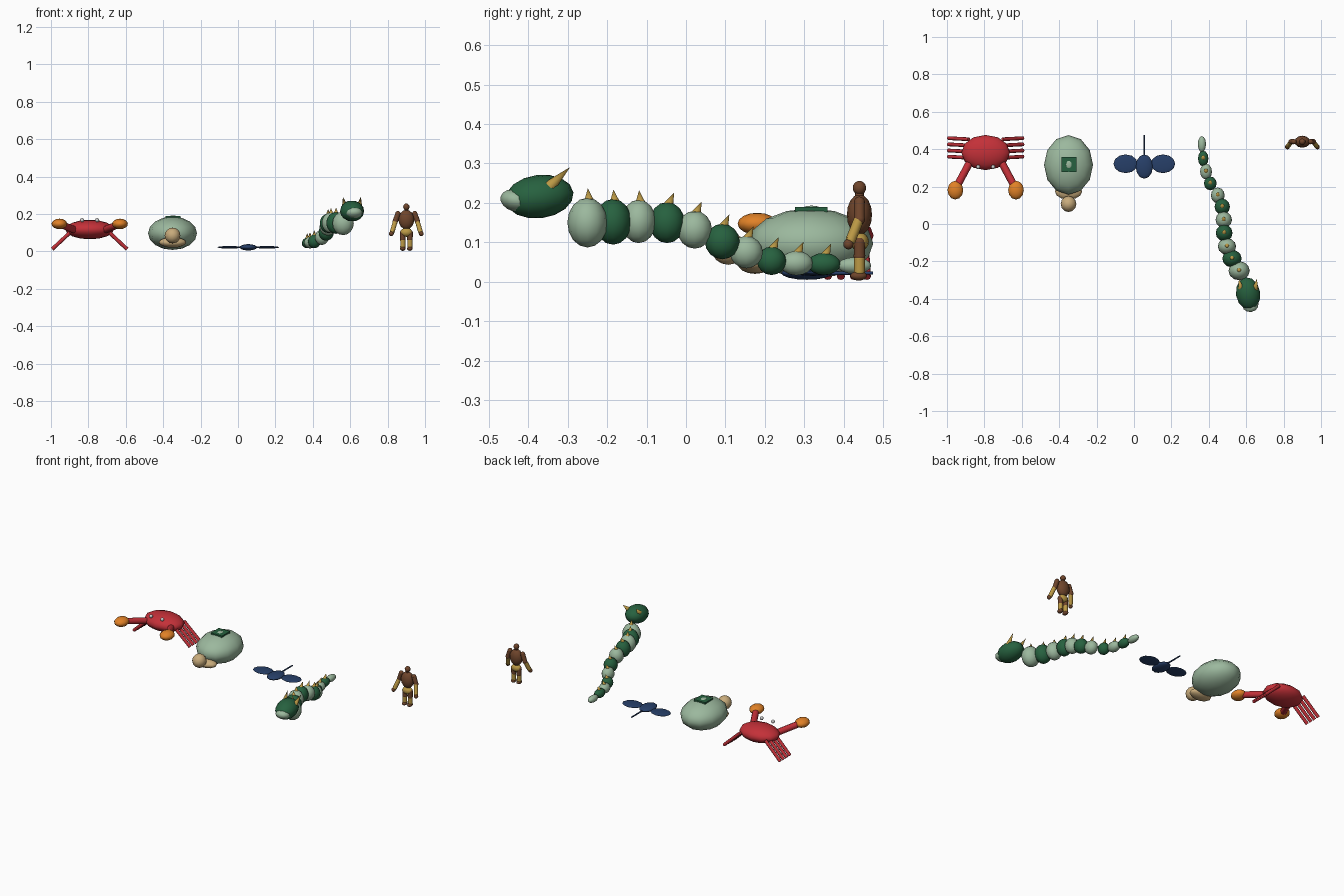
import bpy, math
from mathutils import Vector, Matrix


def material(name, rgb):
    m = bpy.data.materials.new(name)
    m.diffuse_color = (*rgb, 1)
    return m


RED = material("red", (0.55, 0.03, 0.04))
ORANGE = material("orange", (0.75, 0.22, 0.02))
WHITE = material("white", (0.85, 0.85, 0.85))
SAGE = material("sage", (0.33, 0.48, 0.34))
DARK = material("dark_green", (0.02, 0.12, 0.05))
TAN = material("tan", (0.58, 0.41, 0.2))
NAVY = material("navy", (0.02, 0.05, 0.14))
GOLD = material("gold", (0.5, 0.32, 0.06))
BROWN = material("brown", (0.16, 0.06, 0.025))


def finish(name, mat, smooth=True):
    o = bpy.context.object
    o.name = name
    o.data.materials.append(mat)
    if smooth:
        bpy.ops.object.shade_smooth_by_angle(angle=math.radians(50))
    return o


def ball(name, loc, half, mat, rot=(0, 0, 0), seg=12, rings=8):
    bpy.ops.mesh.primitive_uv_sphere_add(segments=seg, ring_count=rings, radius=1, location=loc, rotation=rot)
    bpy.context.object.scale = half
    return finish(name, mat)


def rod(name, a, b, r1, r2, mat, sides=8):
    a, b = Vector(a), Vector(b)
    d = b - a
    bpy.ops.mesh.primitive_cone_add(vertices=sides, radius1=r1, radius2=r2, depth=d.length, location=(a + b) / 2,
                                    rotation=d.to_track_quat('Z', 'Y').to_euler())
    return finish(name, mat)


# Crab
cx = -0.793
ball("crab_body", (cx, 0.382, 0.117), (0.13, 0.094, 0.052), RED)
for s in (-1, 1):
    for i in range(4):
        y = 0.36 + 0.033 * i
        rod("crab_leg", (cx + s * 0.09, y - 0.006, 0.115), (cx + s * 0.2, y, 0.012), 0.01, 0.01, RED)
    rod("crab_arm", (cx + s * 0.085, 0.33, 0.117), (cx + s * 0.152, 0.205, 0.143), 0.02, 0.02, RED)
    ball("crab_claw", (cx + s * 0.162, 0.181, 0.147), (0.042, 0.05, 0.028), ORANGE)
    ball("crab_eye", (cx + s * 0.04, 0.305, 0.167), (0.011, 0.011, 0.011), WHITE)

# Turtle
tx = -0.35
ball("turtle_shell", (tx, 0.316, 0.097), (0.131, 0.159, 0.089), SAGE)
ball("turtle_neck", (tx, 0.175, 0.048), (0.073, 0.045, 0.028), TAN)
ball("turtle_head", (tx, 0.107, 0.085), (0.042, 0.043, 0.042), TAN)
bpy.ops.mesh.primitive_cube_add(size=1, location=(tx + 0.002, 0.318, 0.183))
bpy.context.object.scale = (0.08, 0.082, 0.013)
finish("shell_patch", DARK, False)
ball("shell_patch_dot", (tx + 0.002, 0.318, 0.187), (0.017, 0.022, 0.006), SAGE)

# Ray
rx = 0.055
ball("ray_body", (rx, 0.307, 0.022), (0.046, 0.065, 0.017), NAVY)
for s in (-1, 1):
    ball("ray_wing", (rx + s * 0.1, 0.322, 0.022), (0.065, 0.05, 0.007), NAVY)
rod("ray_tail", (rx, 0.34, 0.022), (rx, 0.475, 0.022), 0.005, 0.004, NAVY)

# Serpent segments from tail to neck: x, y, z, half x, half y, half z
segments = [
    (0.363, 0.427, 0.041, 0.022, 0.043, 0.021), (0.370, 0.35, 0.045, 0.028, 0.042, 0.028),
    (0.385, 0.28, 0.047, 0.032, 0.042, 0.031), (0.408, 0.217, 0.053, 0.034, 0.037, 0.036),
    (0.448, 0.153, 0.075, 0.037, 0.042, 0.041), (0.472, 0.092, 0.102, 0.041, 0.044, 0.045),
    (0.480, 0.022, 0.132, 0.044, 0.044, 0.048), (0.482, -0.048, 0.150, 0.045, 0.045, 0.052),
    (0.497, -0.12, 0.153, 0.049, 0.044, 0.055), (0.524, -0.185, 0.152, 0.052, 0.047, 0.058),
    (0.562, -0.25, 0.150, 0.057, 0.051, 0.063)]
for i, (x, y, z, a, b, c) in enumerate(segments):
    ball("serpent_segment", (x, y, z), (a, b, c), DARK if i % 2 else SAGE)
    if i:
        lean = 0.005 if i > 7 else -0.012
        rod("serpent_spike", (x, y + 0.004, z + c - 0.006), (x, y + 0.006 - lean, z + c + 0.024),
            0.012, 0, GOLD)

# Serpent head
ball("serpent_head", (0.61, -0.372, 0.216), (0.065, 0.088, 0.055), DARK, (0.12, 0, 0.15))
ball("serpent_snout", (0.622, -0.432, 0.206), (0.044, 0.04, 0.028), SAGE, (-0.25, 0, 0.15))
for s in (-1, 1):
    rod("serpent_horn", (0.61 + s * 0.038, -0.345, 0.242), (0.609 + s * 0.048, -0.294, 0.291), 0.016, 0, GOLD)


# Standing figure
fx, fy = 0.9, 0.44


def limb(name, a, b, r, mat):
    a, b = Vector(a), Vector(b)
    d = b - a
    rod(name, a, b, r, r, mat, 10)
    for p in (a, b):
        ball(name + "_end", p, (r, r, r), mat)


ball("figure_head", (fx, fy, 0.238), (0.017, 0.017, 0.018), BROWN)
rod("figure_neck", (fx, fy, 0.205), (fx, fy, 0.228), 0.011, 0.011, BROWN)
ball("figure_torso", (fx, fy, 0.17), (0.042, 0.032, 0.052), BROWN)
ball("figure_hips", (fx, fy, 0.102), (0.033, 0.024, 0.024), GOLD)
for s in (-1, 1):
    limb("figure_upper_arm", (fx + s * 0.045, fy, 0.202), (fx + s * 0.06, fy, 0.158), 0.014, BROWN)
    limb("figure_forearm", (fx + s * 0.061, fy - 0.003, 0.154), (fx + s * 0.075, fy - 0.022, 0.106), 0.013, GOLD)
    ball("figure_hand", (fx + s * 0.08, fy - 0.028, 0.095), (0.013, 0.013, 0.013), BROWN)
    limb("figure_thigh", (fx + s * 0.02, fy, 0.1), (fx + s * 0.019, fy, 0.066), 0.015, BROWN)
    limb("figure_shin", (fx + s * 0.019, fy, 0.058), (fx + s * 0.019, fy, 0.026), 0.014, GOLD)
    ball("figure_foot", (fx + s * 0.019, fy - 0.002, 0.015), (0.015, 0.021, 0.012), BROWN)
